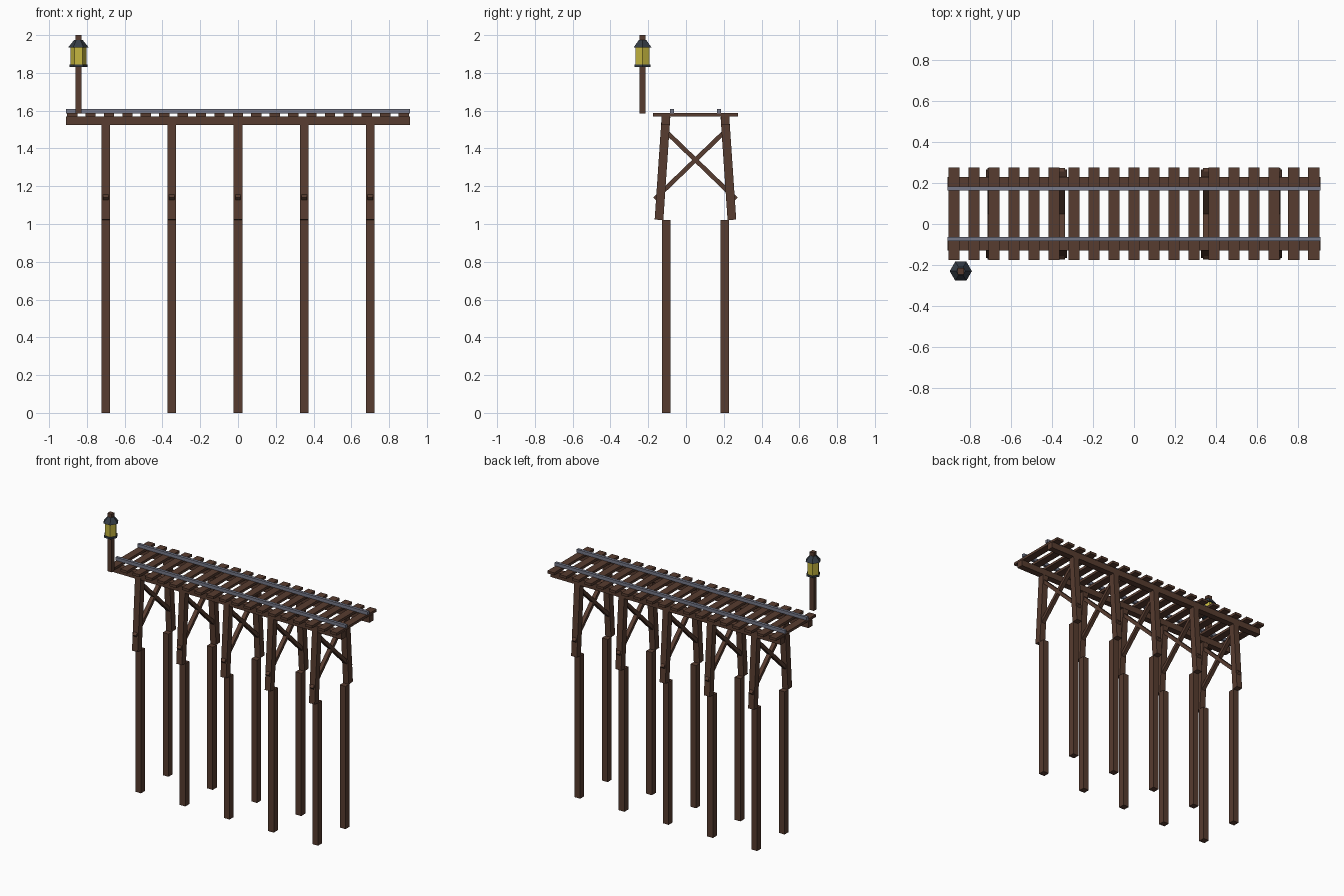
import bpy, math
from mathutils import Vector

if "Cube" in bpy.data.objects:
    bpy.data.objects.remove(bpy.data.objects["Cube"])


def material(name, rgb):
    m = bpy.data.materials.new(name)
    m.diffuse_color = (*rgb, 1)
    m.use_nodes = True
    m.node_tree.nodes["Principled BSDF"].inputs["Base Color"].default_value = m.diffuse_color
    return m


WOOD = material("dark timber", (0.095, 0.045, 0.029))
STEEL = material("blue grey steel", (0.18, 0.19, 0.25))
IRON = material("dark slate iron", (0.035, 0.046, 0.060))
GLASS = material("yellow glass", (0.56, 0.47, 0.05))


def box(name, center, size, mat, tilt=0.0):
    bpy.ops.mesh.primitive_cube_add(size=1, location=center)
    o = bpy.context.object
    o.name = name
    o.scale = size
    o.rotation_euler.x = tilt
    o.data.materials.append(mat)
    return o


def beam(name, x, start, end, width, depth):
    """Timber in the plane x = const, running between two (y, z) points."""
    a, b = Vector(start), Vector(end)
    d, c = b - a, (a + b) / 2
    return box(name, (x, c.x, c.y), (width, depth, d.length), WOOD, math.atan2(-d.x, d.y))


def hexagon(name, x, y, z0, z1, r0, r1, mat):
    bpy.ops.mesh.primitive_cone_add(vertices=6, radius1=r0, radius2=r1, depth=z1 - z0,
                                    location=(x, y, (z0 + z1) / 2),
                                    rotation=(0, 0, math.pi / 6))
    o = bpy.context.object
    o.name = name
    o.data.materials.append(mat)


MID = 0.05      # y of the track centre line

# Five supporting bents: pile, splayed leg and crossed braces
for i in range(5):
    x = -0.70 + 0.35 * i
    for s in (-1, 1):
        box("pile", (x, MID + s * 0.155, 0.51), (0.045, 0.046, 1.02), WOOD)
        beam("splayed_leg", x, (MID + s * 0.193, 1.022), (MID + s * 0.156, 1.567), 0.045, 0.046)
        beam("cross_brace", x, (MID + s * 0.215, 1.132), (MID - s * 0.175, 1.508), 0.028, 0.024)

# Stringers and rails along the deck
for s in (-1, 1):
    box("stringer", (0, MID + s * 0.157, 1.547), (1.82, 0.046, 0.045), WOOD)
    box("rail", (0, MID + s * 0.124, 1.598), (1.82, 0.02, 0.024), STEEL)

# Cross ties
for i in range(19):
    box("tie", (-0.878 + 0.0975 * i, MID, 1.578), (0.054, 0.452, 0.018), WOOD)

# Lantern on its post
LX, LY = -0.845, -0.23
box("lantern_post", (LX, LY, 1.7925), (0.032, 0.032, 0.415), WOOD)
hexagon("lantern_base", LX, LY, 1.832, 1.845, 0.048, 0.048, IRON)
hexagon("lantern_glass", LX, LY, 1.845, 1.935, 0.042, 0.042, GLASS)
hexagon("lantern_roof", LX, LY, 1.935, 1.975, 0.054, 0.022, IRON)
